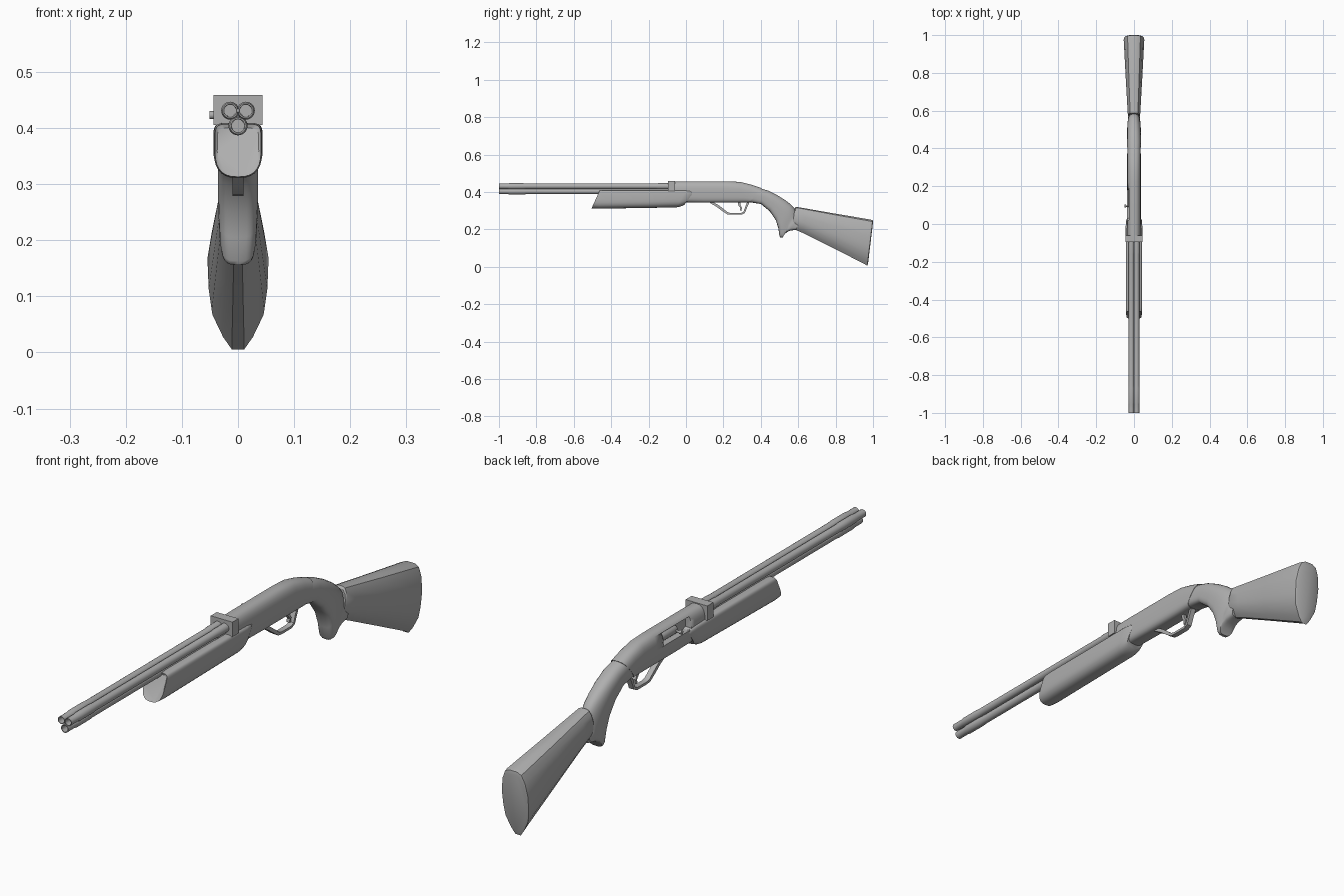
import bpy, bmesh, math
from mathutils import Vector

if "Cube" in bpy.data.objects:
    bpy.data.objects.remove(bpy.data.objects["Cube"])

grey = bpy.data.materials.new("plain grey")
grey.diffuse_color = (0.43, 0.43, 0.43, 1)
grey.use_nodes = True
grey.node_tree.nodes["Principled BSDF"].inputs["Base Color"].default_value = grey.diffuse_color


def finish(name, bm, angle=35):
    bmesh.ops.recalc_face_normals(bm, faces=bm.faces)
    me = bpy.data.meshes.new(name)
    bm.to_mesh(me)
    bm.free()
    ob = bpy.data.objects.new(name, me)
    bpy.context.collection.objects.link(ob)
    me.materials.append(grey)
    bpy.ops.object.select_all(action='DESELECT')
    ob.select_set(True)
    bpy.context.view_layer.objects.active = ob
    bpy.ops.object.shade_smooth_by_angle(angle=math.radians(angle))
    return ob


def bridge(bm, rings, closed=False):
    n = len(rings[0])
    pairs = list(zip(rings, rings[1:])) + ([(rings[-1], rings[0])] if closed else [])
    for a, b in pairs:
        for i in range(n):
            j = (i + 1) % n
            bm.faces.new((a[i], a[j], b[j], b[i]))
    if not closed:
        bm.faces.new(rings[0])
        bm.faces.new(rings[-1])


def oval(top, bottom, n=28):
    """Closed unit section (x, t) with separate squareness above and below."""
    pts = []
    for k in range(n):
        a = 2 * math.pi * k / n
        s, c = math.sin(a), math.cos(a)
        p = 2 / (top if c > 0 else bottom)
        pts.append((math.copysign(abs(s) ** p, s), math.copysign(abs(c) ** p, c)))
    return pts


def loft(name, stations, section, angle=35):
    """Stations are (top y, top z, bottom y, bottom z, half width)."""
    bm = bmesh.new()
    rings = []
    for yt, zt, yb, zb, w in stations:
        top, bot = Vector((0, yt, zt)), Vector((0, yb, zb))
        rings.append([bm.verts.new(bot.lerp(top, (t + 1) / 2) + Vector((x * w, 0, 0)))
                      for x, t in section])
    bridge(bm, rings)
    return finish(name, bm, angle)


def lathe(name, x, z, profile, n=24, closed=False):
    """Revolve (y, radius) points around a line along y."""
    bm = bmesh.new()
    rings = [[bm.verts.new((x + r * math.cos(2 * math.pi * k / n), y,
                            z + r * math.sin(2 * math.pi * k / n))) for k in range(n)]
             for y, r in profile]
    bridge(bm, rings, closed)
    return finish(name, bm)


def strip(name, path, hw):
    """Flat bar of half width hw along (y, z, thickness) points."""
    bm = bmesh.new()
    rings = []
    for i, (y, z, th) in enumerate(path):
        a, b = path[max(i - 1, 0)], path[min(i + 1, len(path) - 1)]
        d = Vector((b[0] - a[0], b[1] - a[1])).normalized() * th / 2
        rings.append([bm.verts.new((sx * hw, y - s * d.y, z + s * d.x))
                      for sx, s in ((-1, -1), (1, -1), (1, 1), (-1, 1))])
    bridge(bm, rings)
    return finish(name, bm, 40)


def box(name, lo, hi):
    bm = bmesh.new()
    bmesh.ops.create_cube(bm, size=1)
    for v in bm.verts:
        v.co = [lo[i] + (v.co[i] + 0.5) * (hi[i] - lo[i]) for i in range(3)]
    return finish(name, bm)


# Three hollow barrels with collars at the muzzle and breech
for name, x, z, r, end in (("upper_barrel_left", -.014, .431, .0145, -.07),
                           ("upper_barrel_right", .014, .431, .0145, -.07),
                           ("lower_barrel", 0, .404, .0155, -.05)):
    lathe(name, x, z, [(-.88, r * .72), (-1, r * .78), (-1, r * .96), (-.955, r * .96),
                       (-.945, r * 1.1), (-.87, r * 1.1), (-.855, r), (-.16, r),
                       (-.15, r * 1.1), (end, r * 1.1)])

# Breech plate
box("breech_plate", (-.044, -.095, .405), (.044, -.06, .459))

# Forearm under the barrels
loft("forearm", [(-.46, .400, -.500, .318, .037), (-.462, .407, -.505, .313, .041),
                 (-.44, .409, -.47, .311, .043), (-.2, .409, -.2, .315, .043),
                 (.00, .409, -.05, .318, .044), (.028, .406, -.03, .322, .042),
                 (.038, .396, -.008, .332, .036)], oval(7, 2.6), 40)

# Receiver, with an ejection port cut in the left side
receiver = loft("receiver", [(-.065, .456, -.065, .350, .035), (0, .457, 0, .345, .036),
                             (.1, .457, .1, .343, .036), (.22, .457, .22, .343, .036),
                             (.29, .454, .28, .343, .036), (.35, .439, .315, .344, .036),
                             (.40, .422, .34, .345, .036)], oval(2.6, 4))
cutter = box("port_cutter", (-.08, .02, .402), (-.012, .18, .446))
cutter.hide_render = True
mod = receiver.modifiers.new("port", 'BOOLEAN')
mod.operation = 'DIFFERENCE'
mod.solver = 'EXACT'
mod.object = cutter
bpy.context.view_layer.objects.active = receiver
bpy.ops.object.modifier_apply(modifier="port")
bpy.data.objects.remove(cutter)

# Bolt and its handle inside the port
lathe("bolt", -.012, .423, [(.085, .014), (.09, .016), (.185, .016)])
bm = bmesh.new()
for r, x0, x1 in ((.004, -.044, -.015), (.007, -.051, -.042)):
    rings = [[bm.verts.new((x, .095 + r * math.cos(k * math.pi / 6),
                            .423 + r * math.sin(k * math.pi / 6))) for k in range(12)]
             for x in (x0, x1)]
    bridge(bm, rings)
finish("bolt_handle", bm)

# Trigger guard and trigger
strip("trigger_guard", [(.13, .347, .012), (.165, .328, .013), (.20, .302, .013),
                        (.222, .286, .011), (.24, .283, .009), (.295, .283, .009),
                        (.311, .291, .01), (.319, .312, .01), (.335, .350, .012)], .010)
strip("trigger", [(.283, .35, .014), (.286, .33, .011), (.295, .315, .009),
                  (.292, .300, .007)], .006)

# Pistol grip curving down from the receiver
loft("grip", [(.395, .421, .338, .346, .035), (.44, .407, .40, .336, .036),
              (.49, .382, .447, .298, .036), (.53, .357, .480, .250, .036),
              (.56, .334, .494, .205, .035), (.582, .310, .500, .163, .033),
              (.586, .295, .505, .156, .031), (.589, .28, .516, .156, .031),
              (.592, .265, .53, .178, .032), (.596, .25, .552, .192, .031),
              (.602, .235, .59, .199, .028)], oval(2.4, 3.6), 50)

# Shoulder stock: a ridged section, widest above the middle and pointed below
half = [(.30, 1), (.62, .93), (.85, .70), (1, .30), (.96, -.15), (.86, -.46),
        (.50, -.78), (.20, -.96)]
ridged = half + [(-x, t) for x, t in reversed(half)]
loft("stock", [(.582, .314, .568, .205, .030), (.588, .321, .575, .200, .033),
               (.64, .312, .625, .178, .036), (.80, .284, .785, .097, .045),
               (.985, .253, .955, .010, .0545), (.998, .249, .968, 0, .053),
               (1.0, .238, .973, .014, .047)], ridged, 30)
